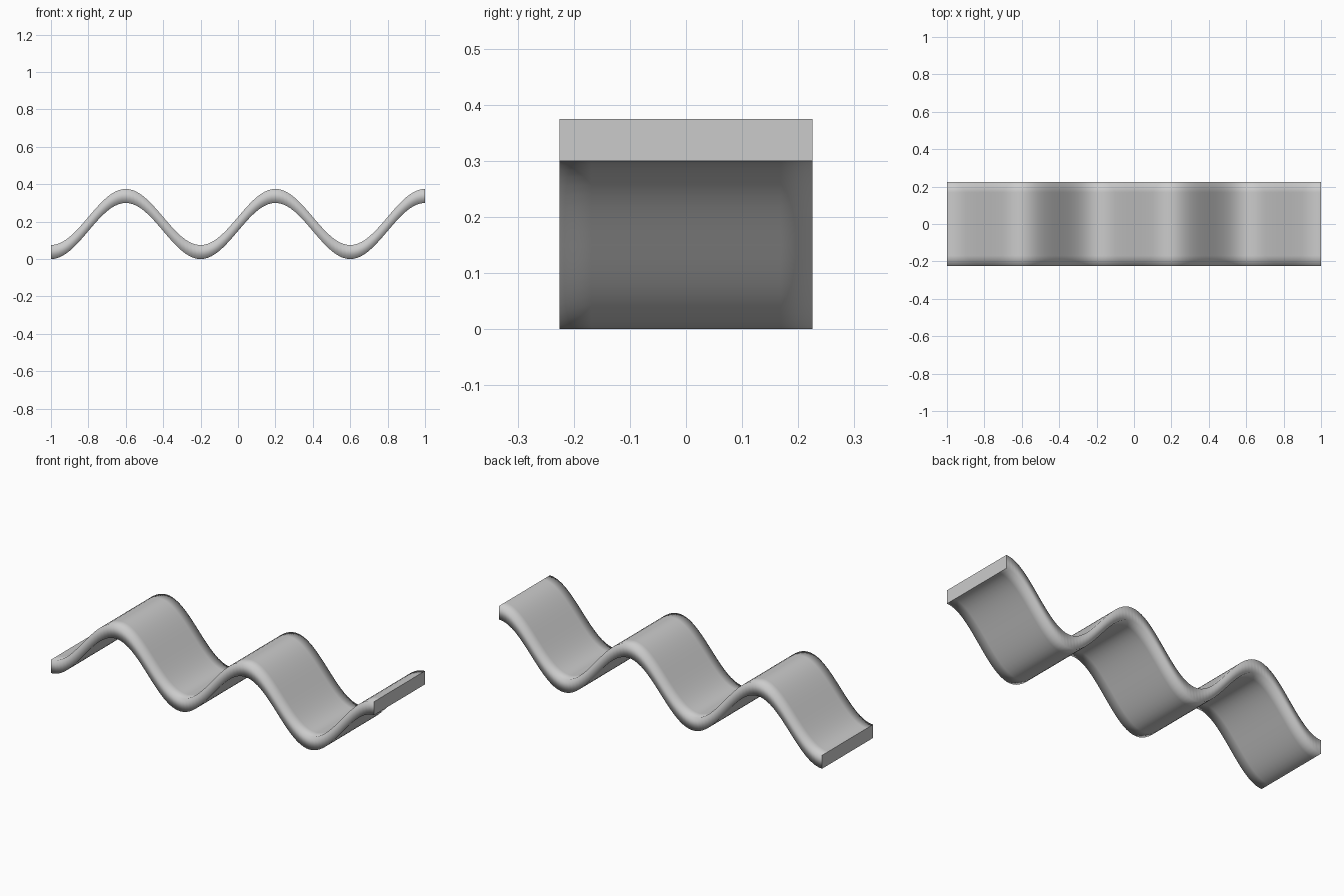
import bpy, bmesh, math

if "Cube" in bpy.data.objects:
    bpy.data.objects.remove(bpy.data.objects["Cube"])

LENGTH, WIDTH, THICK = 2.0, 0.45, 0.075
AMP, PERIOD = 0.15, 0.8
NX, NY = 100, 8


def wave(x):
    return AMP * (1 - math.cos(2 * math.pi * (x + LENGTH / 2) / PERIOD))


# Rectangular cross-section, swept along the wave
ys = [-WIDTH / 2 + WIDTH * j / NY for j in range(NY + 1)]
section = [(y, 0) for y in ys] + [(y, THICK) for y in reversed(ys)]

bm = bmesh.new()
rings = []
for i in range(NX + 1):
    x = -LENGTH / 2 + LENGTH * i / NX
    rings.append([bm.verts.new((x, y, wave(x) + z)) for y, z in section])

n = len(section)
for a, b in zip(rings, rings[1:]):
    for k in range(n):
        bm.faces.new((a[k], a[(k + 1) % n], b[(k + 1) % n], b[k]))

# Flat end caps
caps = []
for ring in (rings[0], rings[-1]):
    for j in range(NY):
        caps.append(bm.faces.new((ring[j], ring[j + 1], ring[n - 2 - j], ring[n - 1 - j])))
bmesh.ops.recalc_face_normals(bm, faces=bm.faces)

# Smooth shading rolls over the long edges, ends stay crisp
for f in bm.faces:
    f.smooth = True
cap_set = set(caps)
for e in bm.edges:
    if sum(f in cap_set for f in e.link_faces) == 1:
        e.smooth = False

mesh = bpy.data.meshes.new("wavy_strip")
bm.to_mesh(mesh)
bm.free()
strip = bpy.data.objects.new("wavy_strip", mesh)
bpy.context.collection.objects.link(strip)
